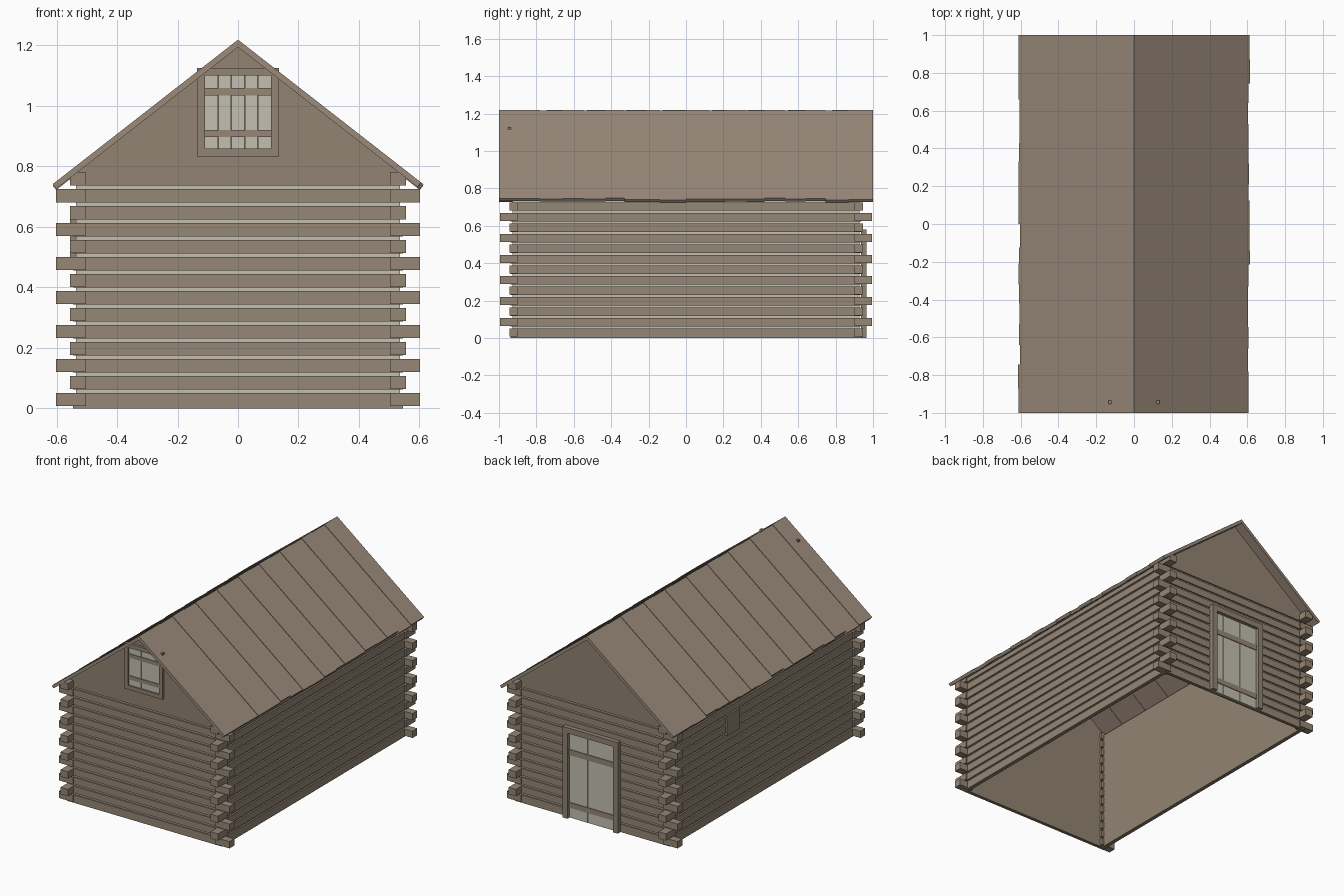
import bpy
import bmesh
import random

random.seed(4)
if "Cube" in bpy.data.objects:
    bpy.data.objects.remove(bpy.data.objects["Cube"])


def material(name, r, g, b):
    m = bpy.data.materials.new(name)
    m.use_nodes = True
    m.diffuse_color = (r, g, b, 1)
    m.node_tree.nodes["Principled BSDF"].inputs["Base Color"].default_value = (r, g, b, 1)
    return m


LOG = material("log brown", .305, .242, .181)
BOARD = material("board brown", .283, .227, .168)
ROOF = material("roof brown", .328, .254, .195)
PALE = material("pale plaster", .546, .521, .434)


def finish(name, bm, mat):
    bmesh.ops.recalc_face_normals(bm, faces=bm.faces)
    mesh = bpy.data.meshes.new(name)
    bm.to_mesh(mesh)
    bm.free()
    mesh.materials.append(mat)
    obj = bpy.data.objects.new(name, mesh)
    bpy.context.collection.objects.link(obj)
    return obj


def add_box(bm, x0, x1, y0, y1, z0, z1):
    verts = bmesh.ops.create_cube(bm, size=1)["verts"]
    for v in verts:
        v.co.x = x1 if v.co.x > 0 else x0
        v.co.y = y1 if v.co.y > 0 else y0
        v.co.z = z1 if v.co.z > 0 else z0


def boxes(name, mat, specs):
    bm = bmesh.new()
    for s in specs:
        add_box(bm, *s)
    return finish(name, bm, mat)


def add_prism(bm, points, y0, y1):
    # Extrude an x-z outline along y
    face = bm.faces.new([bm.verts.new((x, y0, z)) for x, z in points])
    ext = bmesh.ops.extrude_face_region(bm, geom=[face])
    for v in ext["geom"]:
        if isinstance(v, bmesh.types.BMVert):
            v.co.y = y1


PITCH, GAP = .0562, .006
COURSES = 14
RIDGE, EAVE_X, EAVE_Z = 1.219, .608, .745
SLOPE = (RIDGE - EAVE_Z) / EAVE_X

# Log walls: inner lining, pale chinking and proud logs
for s, side in ((1, "left"), (-1, "right")):
    boxes(side + "_lining", BOARD, [(s * .52, s * .525, -.92, .92, 0, .765)])
    boxes(side + "_chinking", PALE, [(s * .525, s * .535, -.925, .925, .003, .765)])
    boxes(side + "_logs", LOG, [
        (s * .53, s * .545, -.935, .935, k * PITCH + (GAP if k else 0),
         min((k + 1) * PITCH - GAP, .765)) for k in range(COURSES)])
for s, side in ((-1, "front"), (1, "back")):
    boxes(side + "_lining", BOARD, [(-.525, .525, s * .915, s * .92, 0, .765)])
    boxes(side + "_chinking", PALE, [(-.535, .535, s * .92, s * .927, .003, .745)])
    boxes(side + "_logs", LOG, [
        (-.545, .545, s * .922, s * .937, k * PITCH + (GAP if k else 0), (k + 1) * PITCH - GAP)
        for k in range(COURSES - 1)])
    # Triangular gable above the logs
    bm = bmesh.new()
    base, low = (COURSES - 1) * PITCH + GAP, RIDGE - .022
    edge = low - SLOPE * .545
    add_prism(bm, [(-.545, base), (.545, base), (.545, edge), (0, low), (-.545, edge)],
              s * .917, s * .937)
    finish(side + "_gable", bm, BOARD)

# Crossing log ends, alternating direction by course
ends = []
for k in range(COURSES):
    z0, z1 = k * PITCH + .007, (k + 1) * PITCH - .006
    for sx in (-1, 1):
        for sy in (-1, 1):
            if k % 2:
                ends.append((sx * .503, sx * .555, sy * .9, sy * .995, z0, z1))
            else:
                ends.append((sx * .503, sx * .602, sy * .897, sy * .945, z0, z1))
boxes("log_ends", LOG, ends)

# Roof planks with slightly uneven eaves and heights
seams = [-1, -.78, -.66, -.545, -.43, -.33, -.215, -.14, 0, .125, .21,
         .32, .42, .53, .64, .745, .87, 1]
for s, side in ((1, "left"), (-1, "right")):
    bm = bmesh.new()
    for i, (a, b) in enumerate(zip(seams, seams[1:])):
        if s < 0:
            a, b = -b, -a
        drop = .004 * (i % 2)
        ex = EAVE_X + random.uniform(-.005, .006)
        ez = RIDGE - SLOPE * ex - drop
        add_prism(bm, [(0, RIDGE - drop), (s * ex, ez), (s * (ex - .012), ez - .015),
                       (0, RIDGE - .025)], a, b)
    finish(side + "_roof_planks", bm, ROOF)


def hatch(name, s, half, z0, z1, rim, y_in, y_out, battens, count, sill):
    # Framed board panel; s is the facing direction along y
    inner, top = half - rim, z1 - rim
    bottom = z0 + (rim if sill else 0)
    frame = [(d * inner, d * half, s * y_in, s * y_out, z0, z1) for d in (-1, 1)]
    frame.append((-inner, inner, s * y_in, s * y_out, top, z1))
    if sill:
        frame.append((-inner, inner, s * y_in, s * y_out, z0, bottom))
    boxes(name + "_frame", BOARD, frame)
    w = 2 * inner / count
    boxes(name + "_planks", PALE, [
        (-inner + i * w + .0006, -inner + (i + 1) * w - .0006, s * y_in,
         s * (y_in + .008 + .001 * (i % 2)), bottom, top) for i in range(count)])
    boxes(name + "_battens", LOG, [
        (-inner, inner, s * y_in, s * (y_in + .013), a, b) for a, b in battens])


hatch("loft_window", -1, .135, .833, 1.126, .026, .935, .953,
      [(.897, .921), (1.035, 1.06)], 5, True)
hatch("door", 1, .195, 0, .58, .035, .935, .965,
      [(.065, .098), (.40, .435)], 5, False)

# Small shutter on the side wall
boxes("side_shutter", BOARD, [(-.556, -.535, .25, .38, .495, .625)])
